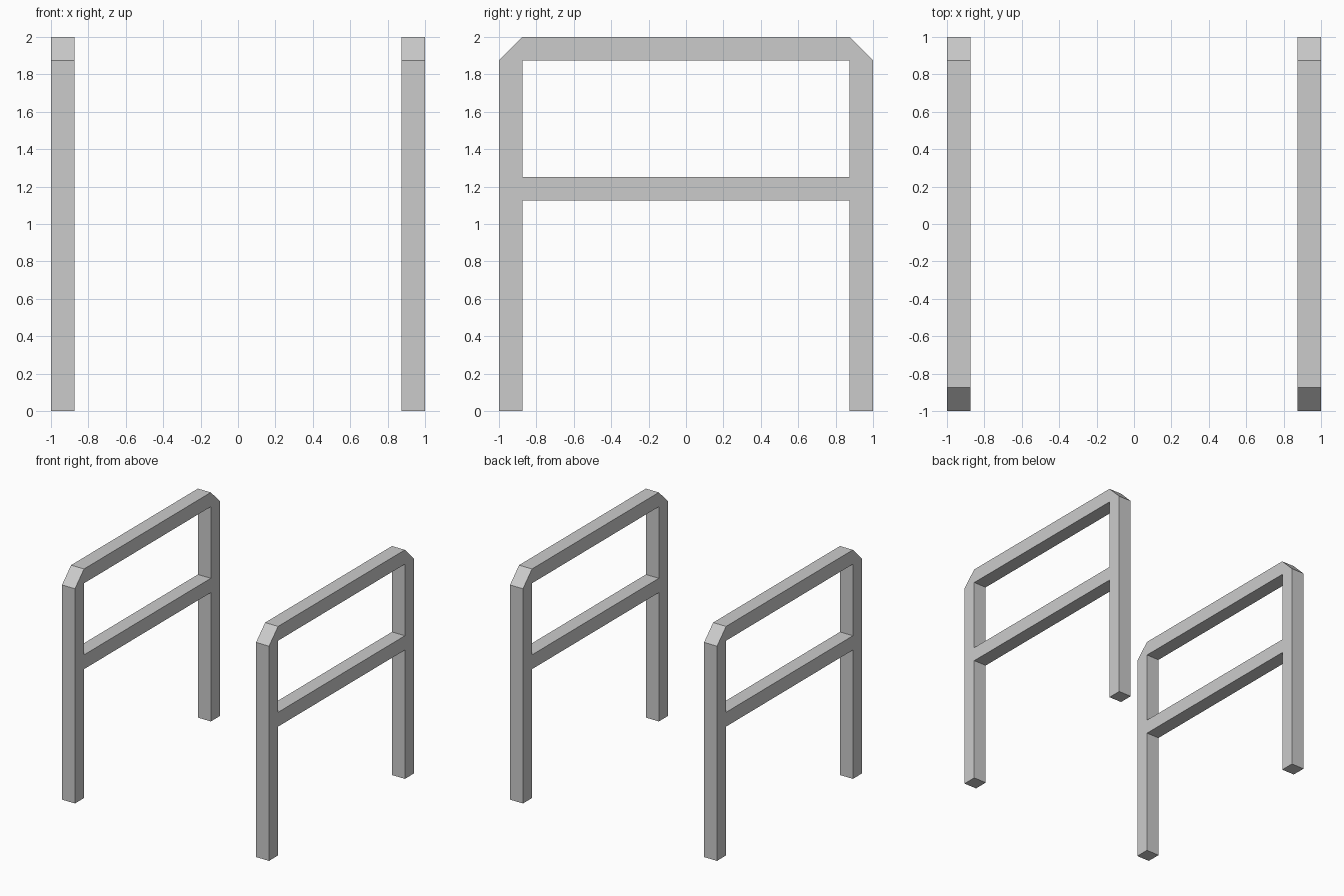
import bpy, bmesh
from mathutils import Vector

if "Cube" in bpy.data.objects:
    bpy.data.objects.remove(bpy.data.objects["Cube"])

T = 0.125                     # bar thickness
O, I = 1.0, 1.0 - T           # outer and inner edge of the posts
RAIL, TOP = 1.125, 2.0        # underside of middle rail, overall height


def build_frame(name, x):
    bm = bmesh.new()

    def cell(*pts):
        bm.faces.new([bm.verts.new((x, y, z)) for y, z in pts])

    def rect(y0, y1, z0, z1):
        cell((y0, z0), (y1, z0), (y1, z1), (y0, z1))

    # Two posts with chamfered top corners
    for s in (-1, 1):
        y0, y1 = sorted((s * I, s * O))
        rect(y0, y1, 0, RAIL)
        rect(y0, y1, RAIL, RAIL + T)
        rect(y0, y1, RAIL + T, TOP - T)
        corner = [(s * I, TOP - T), (s * O, TOP - T), (s * I, TOP)]
        cell(*(corner if s > 0 else corner[::-1]))

    # Middle and top rails
    for z in (RAIL, TOP - T):
        rect(-I, I, z, z + T)

    # Weld the profile and give it thickness
    bmesh.ops.remove_doubles(bm, verts=bm.verts[:], dist=1e-4)
    res = bmesh.ops.extrude_face_region(bm, geom=bm.faces[:], use_keep_orig=True)
    moved = [g for g in res["geom"] if isinstance(g, bmesh.types.BMVert)]
    bmesh.ops.translate(bm, verts=moved, vec=Vector((T, 0, 0)))
    bmesh.ops.recalc_face_normals(bm, faces=bm.faces[:])

    mesh = bpy.data.meshes.new(name)
    bm.to_mesh(mesh)
    bm.free()
    bpy.context.collection.objects.link(bpy.data.objects.new(name, mesh))


# Matching frames on the left and right
build_frame("left_rail_frame", -O)
build_frame("right_rail_frame", I)
